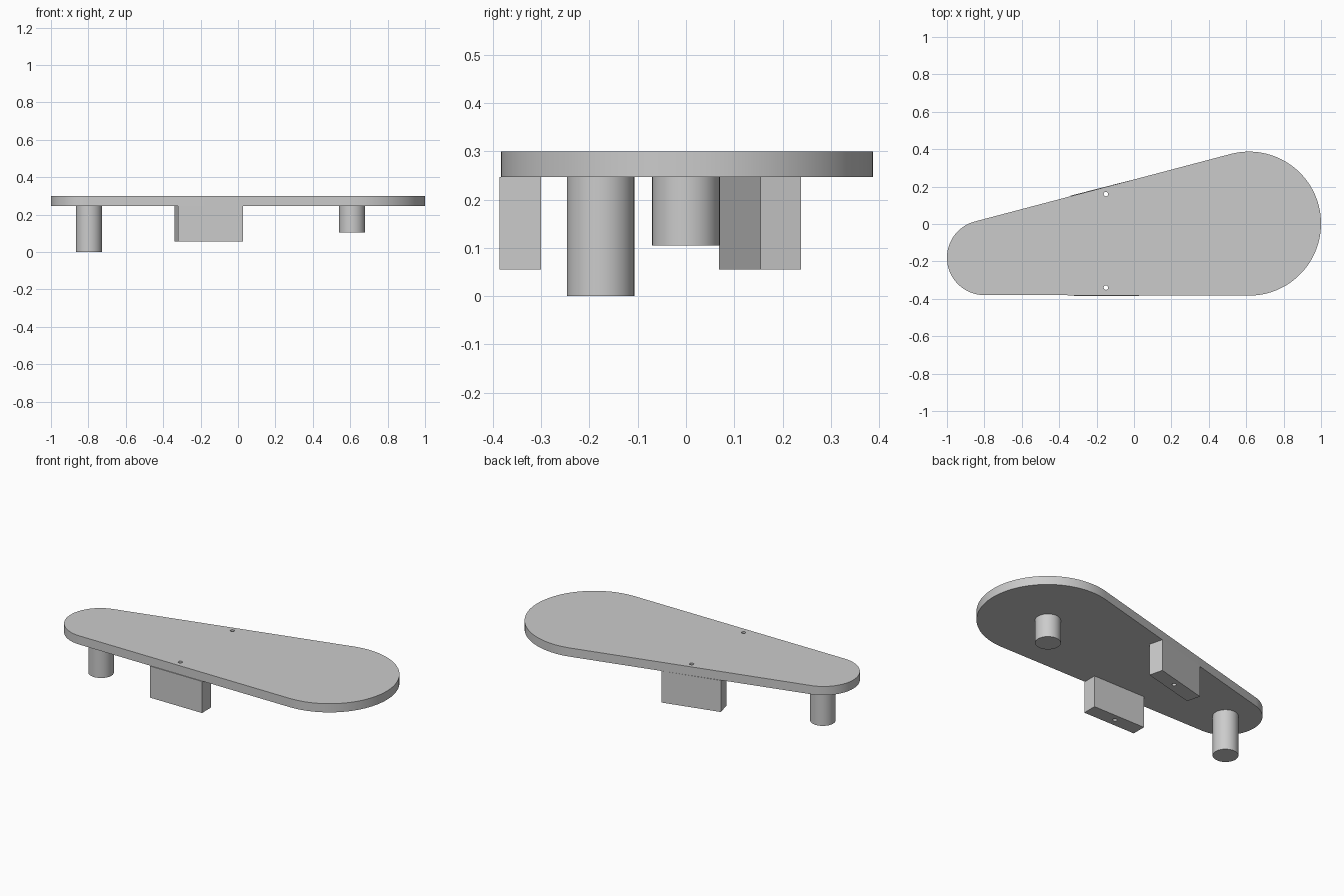
import bpy
import bmesh
from math import sin, cos, atan2, asin, hypot, pi, radians

cube = bpy.data.objects.get("Cube")
if cube:
    bpy.data.objects.remove(cube, do_unlink=True)

grey = bpy.data.materials.new("plain grey")
grey.use_nodes = True
colour = (0.6, 0.6, 0.6, 1)
grey.diffuse_color = colour
grey.node_tree.nodes["Principled BSDF"].inputs["Base Color"].default_value = colour

PLATE_BOTTOM, PLATE_TOP = 0.247, 0.3
SMALL = (-0.8, -0.18, 0.2)      # x, y, radius of the narrow end
BIG = (0.615, 0.002, 0.385)     # x, y, radius of the wide end


def prism(name, outline, z0, z1):
    """Extrude a closed counter-clockwise outline between two heights."""
    bm = bmesh.new()
    face = bm.faces.new([bm.verts.new((x, y, z0)) for x, y in outline])
    top = bmesh.ops.extrude_face_region(bm, geom=[face])["geom"]
    for v in top:
        if isinstance(v, bmesh.types.BMVert):
            v.co.z = z1
    bmesh.ops.recalc_face_normals(bm, faces=bm.faces)
    mesh = bpy.data.meshes.new(name)
    bm.to_mesh(mesh)
    bm.free()
    mesh.materials.append(grey)
    obj = bpy.data.objects.new(name, mesh)
    bpy.context.collection.objects.link(obj)
    return obj


def arc(x, y, r, start, end, steps):
    return [(x + r * cos(start + (end - start) * i / steps),
             y + r * sin(start + (end - start) * i / steps)) for i in range(steps + 1)]


def circle(x, y, r, steps):
    return arc(x, y, r, 0, 2 * pi, steps)[:-1]


def block_outline(x, y, length, depth, angle):
    c, s = cos(angle), sin(angle)
    return [(x + c * u * length / 2 - s * v * depth / 2,
             y + s * u * length / 2 + c * v * depth / 2)
            for u, v in ((-1, -1), (1, -1), (1, 1), (-1, 1))]


# Teardrop plate: two end arcs joined by their common tangents
dx, dy = BIG[0] - SMALL[0], BIG[1] - SMALL[1]
heading = atan2(dy, dx)
spread = pi / 2 + asin((BIG[2] - SMALL[2]) / hypot(dx, dy))
upper, lower = heading + spread, heading - spread
outline = arc(*BIG, lower, upper, 56) + arc(*SMALL, upper, lower + 2 * pi, 40)
plate = prism("plate", outline, PLATE_BOTTOM, PLATE_TOP)

# Round feet of different lengths
feet = [prism("narrow_end_foot", circle(-0.797, -0.177, 0.07, 48), 0, PLATE_BOTTOM),
        prism("wide_end_foot", circle(0.61, 0, 0.07, 48), 0.105, PLATE_BOTTOM)]

# Side blocks under the straight edges
front_block = prism("front_block", block_outline(-0.147, -0.343, 0.35, 0.086, 0),
                    0.055, PLATE_BOTTOM)
back_block = prism("back_block", block_outline(-0.16, 0.153, 0.35, 0.086, radians(14.3)),
                   0.055, PLATE_BOTTOM)

# Screw holes through the plate and both blocks
for name, y, block in (("front", -0.34, front_block), ("back", 0.16, back_block)):
    cutter = prism(name + "_hole_cutter", circle(-0.15, y, 0.012, 24), 0, 0.4)
    cutter.hide_render = True
    cutter.hide_viewport = True
    for part in (plate, block):
        hole = part.modifiers.new(name + " hole", 'BOOLEAN')
        hole.operation = 'DIFFERENCE'
        hole.solver = 'EXACT'
        hole.object = cutter

# Smooth round sides, crisp rims
bpy.ops.object.select_all(action='DESELECT')
for obj in [plate] + feet:
    obj.select_set(True)
    bpy.context.view_layer.objects.active = obj
bpy.ops.object.shade_smooth_by_angle(angle=radians(30))
